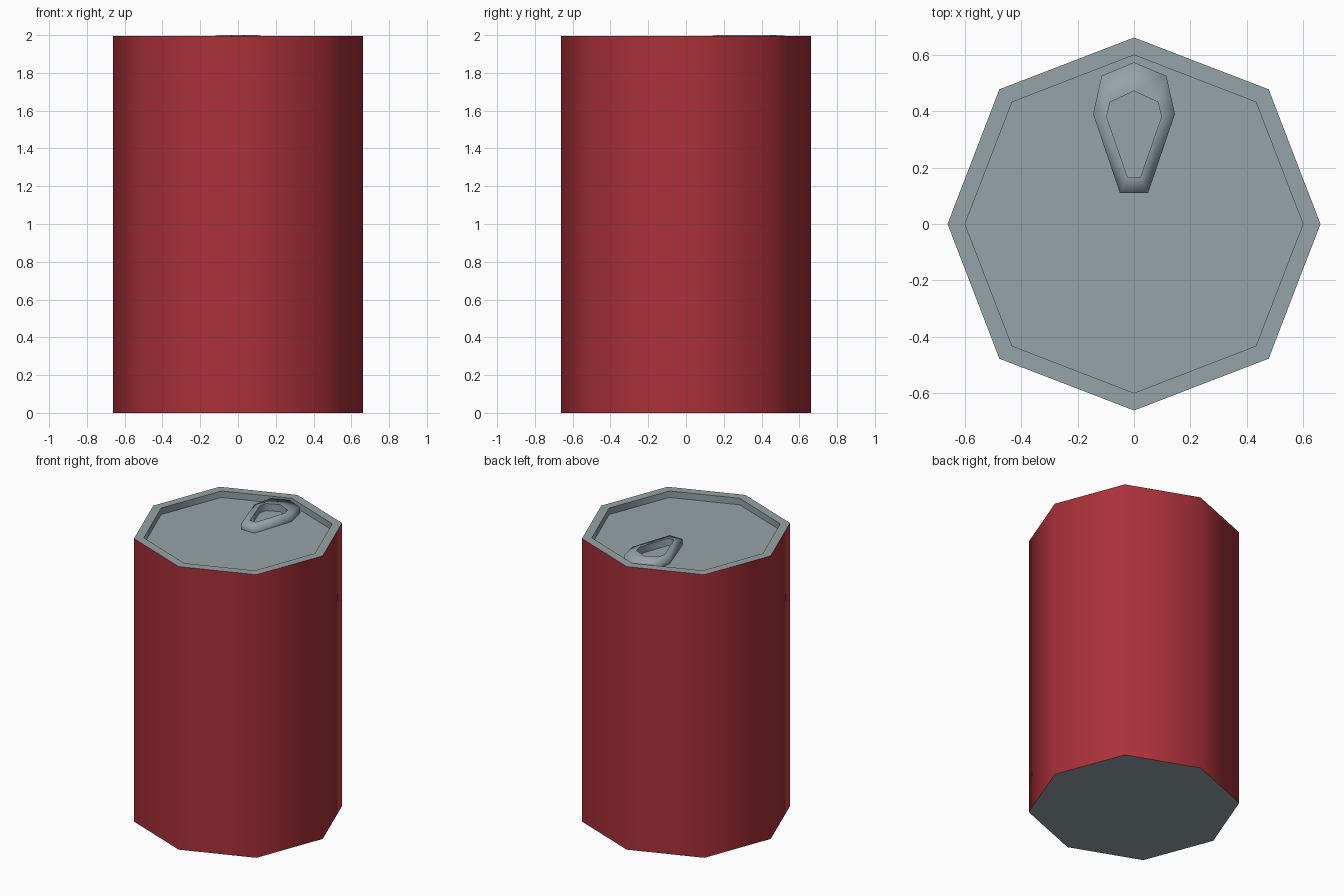
import bpy, bmesh, math

if "Cube" in bpy.data.objects:
    bpy.data.objects.remove(bpy.data.objects["Cube"])

TOP, FLOOR = 1.996, 1.95


def material(name, rgb):
    m = bpy.data.materials.new(name)
    m.diffuse_color = (*rgb, 1)
    m.use_nodes = True
    m.node_tree.nodes["Principled BSDF"].inputs["Base Color"].default_value = m.diffuse_color
    return m


RED = material("red paint", (0.40, 0.030, 0.041))
GREY = material("grey metal", (0.305, 0.366, 0.392))


def octagon(axis_r, diag_r, z):
    """Eight corners, alternating between axis and diagonal radius."""
    pts = []
    for i in range(8):
        r, a = (diag_r if i % 2 else axis_r), i * math.pi / 4
        pts.append((r * math.cos(a), r * math.sin(a), z))
    return pts


def mirrored(half, z):
    """Counter-clockwise outline from its right half (bottom to top centre)."""
    left = [(-x, y) for x, y in reversed(half) if x > 0]
    return [(x, y, z) for x, y in half + left]


def loft(name, rings, mat, cap=False, sharp_rings=()):
    """Bridge rings of points; optionally fill the last; mark rings sharp."""
    bm = bmesh.new()
    loops = [[bm.verts.new(p) for p in ring] for ring in rings]
    n = len(loops[0])
    for a, b in zip(loops, loops[1:]):
        for i in range(n):
            j = (i + 1) % n
            bm.faces.new((a[i], a[j], b[j], b[i]))
    if cap:
        bm.faces.new(loops[-1])
    for f in bm.faces:
        f.smooth = True
    for k in sharp_rings:
        for i in range(n):
            e = bm.edges.get((loops[k][i], loops[k][(i + 1) % n]))
            e.smooth = False
    me = bpy.data.meshes.new(name)
    bm.to_mesh(me)
    bm.free()
    me.materials.append(mat)
    ob = bpy.data.objects.new(name, me)
    bpy.context.collection.objects.link(ob)
    return ob


# Red side wall
loft("can_side", [octagon(0.661, 0.675, 0), octagon(0.661, 0.675, TOP)], RED)

# Grey lid: flat rim, short inner wall, recessed floor
loft("can_lid", [octagon(0.661, 0.675, TOP), octagon(0.599, 0.611, TOP),
                 octagon(0.599, 0.611, FLOOR)], GREY, cap=True, sharp_rings=(1, 2))

# Grey base, facing down
loft("can_base", [list(reversed(octagon(0.661, 0.675, 0)))], GREY, cap=True)

# Pull tab: softly shaded ring with a tapered hole
outer = [(0.05, 0.11), (0.145, 0.39), (0.115, 0.525), (0, 0.573)]
inner = [(0.023, 0.167), (0.097, 0.38), (0.085, 0.432), (0, 0.471)]
loft("pull_tab", [mirrored(outer, FLOOR), mirrored(outer, 1.993),
                  mirrored(inner, 2.0), mirrored(inner, FLOOR)], GREY, sharp_rings=(2,))
